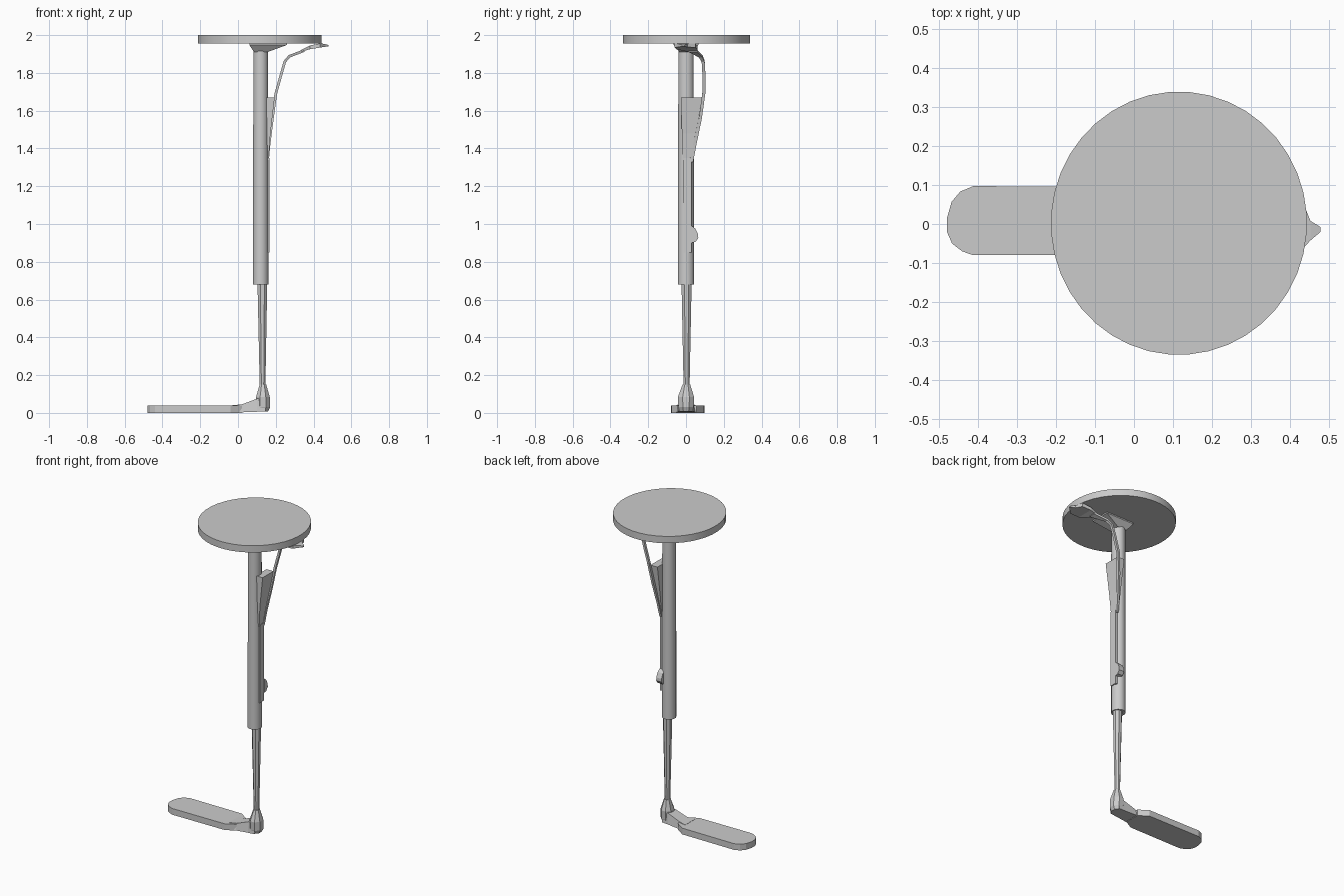
import bpy, bmesh
from math import cos, sin, pi


def make(name, rings, smooth=False):
    """Skin a list of equally sized vertex rings and cap both ends."""
    bm = bmesh.new()
    vs = [[bm.verts.new(p) for p in r] for r in rings]
    n = len(vs[0])
    for a, b in zip(vs, vs[1:]):
        for i in range(n):
            j = (i + 1) % n
            bm.faces.new((a[i], a[j], b[j], b[i]))
    bm.faces.new(vs[0][::-1])
    bm.faces.new(vs[-1])
    bmesh.ops.recalc_face_normals(bm, faces=bm.faces[:])
    me = bpy.data.meshes.new(name)
    bm.to_mesh(me)
    bm.free()
    ob = bpy.data.objects.new(name, me)
    bpy.context.collection.objects.link(ob)
    if smooth:
        bpy.ops.object.select_all(action='DESELECT')
        bpy.context.view_layer.objects.active = ob
        ob.select_set(True)
        bpy.ops.object.shade_smooth_by_angle(angle=0.7)
    return ob


def lathe(name, sections, sides, smooth=False):
    """sections: (centre x, centre y, z, radius x, radius y)"""
    rings = [[(cx + rx * cos(2 * pi * (i + .5) / sides),
               cy + ry * sin(2 * pi * (i + .5) / sides), z)
              for i in range(sides)] for cx, cy, z, rx, ry in sections]
    return make(name, rings, smooth)


def slab(name, outline, z0, z1):
    return make(name, [[(x, y, z) for x, y in outline] for z in (z0, z1)])


# Round seat
lathe("seat", [(0.115, 0.002, 1.956, 0.328, 0.337),
               (0.115, 0.002, 2.0, 0.328, 0.337)], 40, True)


# Flared plate joining seat and post
def rect(x0, x1, y0, y1, z):
    return [(x0, y0, z), (x1, y0, z), (x1, y1, z), (x0, y1, z)]


make("seat_mount", [rect(0.085, 0.155, -0.035, 0.035, 1.91),
                    rect(0.06, 0.26, -0.065, 0.065, 1.948),
                    rect(0.06, 0.26, -0.065, 0.065, 1.957)])

# Telescoping post: outer sleeve and tapered inner leg
lathe("outer_post", [(0.12, 0, 0.68, 0.042, 0.044),
                     (0.12, 0, 1.935, 0.040, 0.042)], 12, True)
lathe("inner_leg", [(0.13, 0.003, 0.13, 0.016, 0.017),
                    (0.129, 0.003, 0.69, 0.028, 0.029)], 8)

# Ankle flaring into the foot
lathe("ankle", [(0.132, 0, 0.008, 0.030, 0.036),
                (0.132, 0, 0.03, 0.041, 0.044),
                (0.132, 0, 0.085, 0.039, 0.046),
                (0.132, 0.002, 0.15, 0.019, 0.022)], 8)


# Neck from ankle to foot blade
def across(x, w0, w1, z0, z1):
    return [(x, -w0, z0), (x, w0, z0), (x, w1, z1), (x, -w1, z1)]


make("foot_neck", [across(0.145, 0.04, 0.036, 0.008, 0.078),
                   across(0.10, 0.042, 0.036, 0.006, 0.075),
                   across(0.02, 0.05, 0.04, 0.003, 0.045),
                   across(-0.03, 0.06, 0.05, 0.003, 0.041)])

# Long blade with rounded toe
toe = [(-0.412, 0.097), (-0.445, 0.083), (-0.467, 0.057), (-0.479, 0.015),
       (-0.479, -0.02), (-0.466, -0.05), (-0.44, -0.07), (-0.412, -0.08)]
slab("foot_blade", toe + [(-0.04, -0.078), (0.02, -0.045),
                          (0.02, 0.055), (-0.04, 0.095)], 0.0, 0.04)

# Lever arm bending from the post up beneath the seat edge
path = [(0.156, 0.028, 1.33, 0.010), (0.164, 0.046, 1.42, 0.009),
        (0.182, 0.076, 1.56, 0.008), (0.200, 0.094, 1.69, 0.008),
        (0.228, 0.095, 1.79, 0.008), (0.248, 0.091, 1.86, 0.008),
        (0.272, 0.078, 1.888, 0.010), (0.350, 0.035, 1.918, 0.022)]
arm = []
for k, (x, y, z, w) in enumerate(path):
    a, b = path[max(k - 1, 0)], path[min(k + 1, len(path) - 1)]
    tx, tz = b[0] - a[0], b[2] - a[2]
    s = 0.007 / (tx * tx + tz * tz) ** 0.5
    nx, nz = tz * s, -tx * s
    arm.append([(x - nx, y - w, z - nz), (x + nx, y - w, z + nz),
                (x + nx, y + w, z + nz), (x - nx, y + w, z - nz)])
make("lever_arm", arm)


# Flattened finger paddle at the lever end
def paddle(x, y0, y1, z0, z1):
    return [(x, y0, z0), (x, y1, z0), (x, y1, z1), (x, y0, z1)]


make("lever_paddle", [paddle(0.335, 0.008, 0.06, 1.912, 1.922),
                      paddle(0.38, -0.05, 0.06, 1.925, 1.945),
                      paddle(0.435, -0.06, 0.05, 1.934, 1.956),
                      paddle(0.452, -0.042, 0.008, 1.937, 1.954),
                      paddle(0.478, -0.02, -0.008, 1.940, 1.948)])

# Wedge bracket behind the lever arm
make("lever_bracket", [rect(0.148, 0.162, -0.016, 0.036, 1.34),
                       rect(0.146, 0.172, -0.022, 0.055, 1.48),
                       rect(0.145, 0.194, -0.026, 0.084, 1.67)])

# Guide strip and side knob on the sleeve
make("guide_strip", [rect(0.150, 0.166, -0.014, 0.03, z) for z in (0.85, 1.35)])
knob = [(0.03, 0.90), (0.05, 0.905), (0.065, 0.925), (0.064, 0.945),
        (0.05, 0.975), (0.03, 0.99)]
make("side_knob", [[(x, y, z) for y, z in knob] for x in (0.13, 0.167)])
